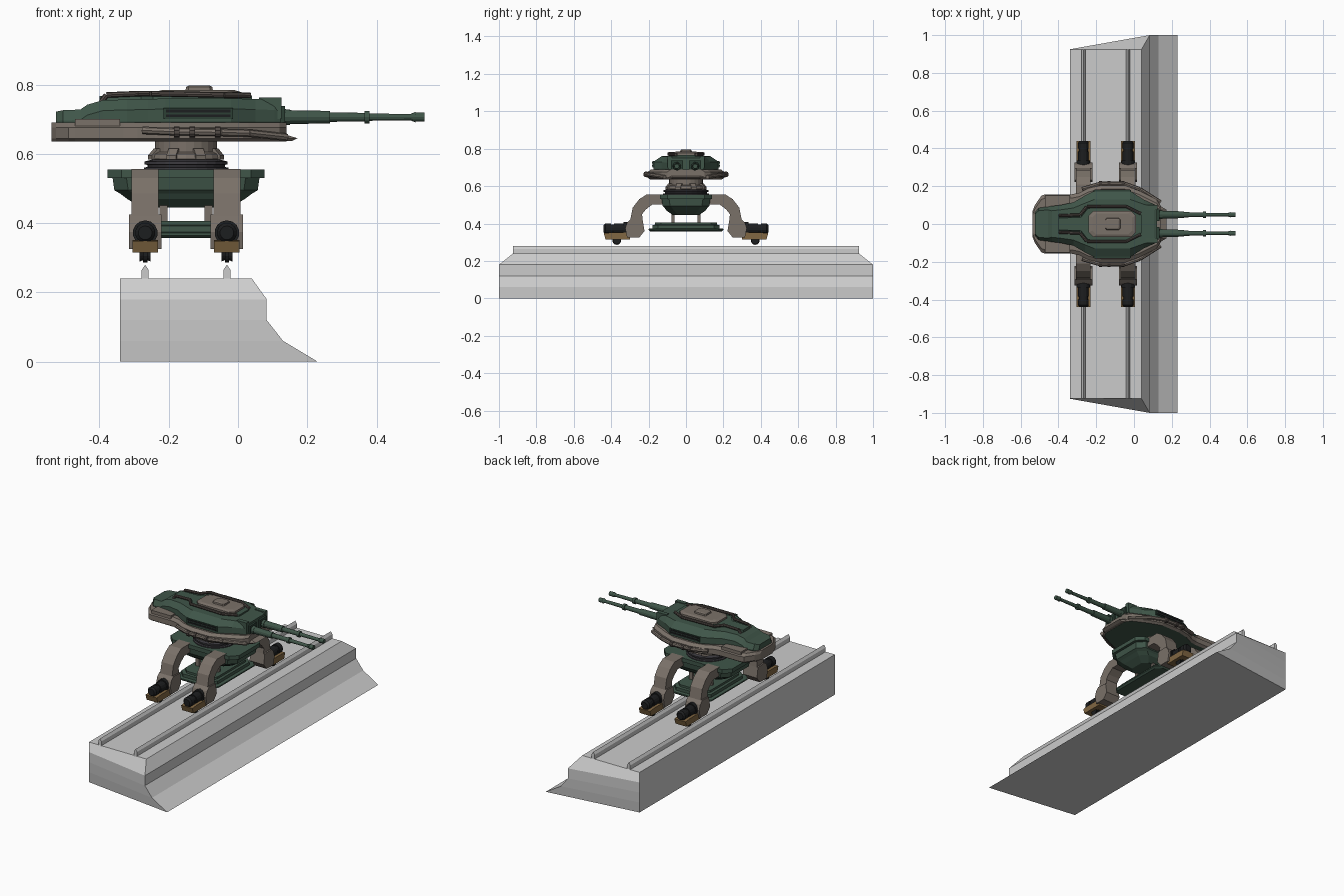
import bpy, bmesh, math
from mathutils import Vector, Matrix

if "Cube" in bpy.data.objects:
    bpy.data.objects.remove(bpy.data.objects["Cube"])


def mat(name, r, g, b):
    m = bpy.data.materials.new(name)
    m.diffuse_color = (r, g, b, 1)
    m.use_nodes = True
    m.node_tree.nodes["Principled BSDF"].inputs["Base Color"].default_value = m.diffuse_color
    return m


GREY = mat("concrete grey", .60, .60, .60)
GREEN = mat("armour green", .050, .092, .066)
DEEP = mat("deep green", .025, .050, .036)
TAUPE = mat("taupe", .195, .165, .140)
BROWN = mat("dark taupe", .085, .070, .062)
TAN = mat("tan", .22, .135, .055)
BLACK = mat("black", .012, .013, .014)
STEEL = mat("dark steel", .045, .043, .050)


def finish(name, bm, *mats):
    bmesh.ops.recalc_face_normals(bm, faces=bm.faces)
    me = bpy.data.meshes.new(name)
    bm.to_mesh(me)
    bm.free()
    ob = bpy.data.objects.new(name, me)
    for m in mats:
        me.materials.append(m)
    bpy.context.collection.objects.link(ob)
    return ob


def loft(name, rings, *mats):
    """Skin a list of equal-length point rings and cap both ends."""
    bm = bmesh.new()
    vs = [[bm.verts.new(p) for p in r] for r in rings]
    n = len(vs[0])
    for a, b in zip(vs, vs[1:]):
        for i in range(n):
            j = (i + 1) % n
            bm.faces.new((a[i], a[j], b[j], b[i]))
    bm.faces.new(vs[0])
    bm.faces.new(vs[-1])
    return finish(name, bm, *mats)


def box(name, x0, x1, y0, y1, z0, z1, m):
    return loft(name, [[(x0, y0, z), (x1, y0, z), (x1, y1, z), (x0, y1, z)] for z in (z0, z1)], m)


def plates(name, cx, levels, m):
    """Stacked chamfered rectangles: (z, half x, half y, chamfer)."""
    rings = []
    for z, hx, hy, c in levels:
        q = [(hx, hy - c), (hx - c, hy), (c - hx, hy), (-hx, hy - c)]
        q += [(-x, -y) for x, y in q]
        rings.append([(cx + x, y, z) for x, y in q])
    return loft(name, rings, m)


def prism_x(name, pts, x0, x1, s, m):
    """Side profile (y, z) swept along x, mirrored by s."""
    return loft(name, [[(x, s * y, z) for y, z in pts] for x in (x0, x1)], m)


def rods(name, segs, m, n=12):
    """Cones between point pairs: (p, q, r0, r1)."""
    bm = bmesh.new()
    for p, q, r0, r1 in segs:
        p, q = Vector(p), Vector(q)
        d = q - p
        M = Matrix.Translation((p + q) / 2) @ d.to_track_quat('Z', 'Y').to_matrix().to_4x4()
        bmesh.ops.create_cone(bm, cap_ends=True, segments=n, radius1=r0, radius2=r1,
                              depth=d.length, matrix=M)
    return finish(name, bm, m)


def lathe(name, cx, prof, m, n=24):
    """Turned part about a vertical axis: (z, radius)."""
    return loft(name, [[(cx + r * math.cos(2 * math.pi * i / n), r * math.sin(2 * math.pi * i / n), z)
                        for i in range(n)] for z, r in prof], m)


def pipe(pts, r):
    return [(a, b, r, r) for a, b in zip(pts, pts[1:])]


def sections(stations, prof):
    """Cross-sections along x, mirrored in y; prof gives right-half (y, z) points."""
    rings = []
    for st in stations:
        h = prof(*st[1:])
        rings.append([(st[0], y, z) for y, z in h] + [(st[0], -y, z) for y, z in reversed(h)])
    return rings


CX = -.15

# wall base with stepped front and angled ends
steps = [(0, .23, 1), (.06, .13, 1), (.12, .083, 1), (.18, .083, 1), (.24, .04, .925)]
loft("wall_base", [[(-.34, -.925, z), (x, -y, z), (x, y, z), (-.34, .925, z)] for z, x, y in steps], GREY)

# rails
for x in (-.268, -.032):
    loft("rail", [[(x - .01, y, .235), (x + .01, y, .235), (x + .01, y, .265), (x, y, .28),
                   (x - .01, y, .265)] for y in (-.925, .925)], GREY)

# carriage hull, lower platform and struts
plates("carriage_hull", CX, [(.445, .13, .07, .03), (.47, .17, .105, .04), (.485, .19, .115, .04),
                             (.495, .207, .125, .04), (.53, .212, .13, .04), (.531, .227, .14, .04),
                             (.555, .227, .14, .04)], GREEN)
plates("lower_platform", CX, [(.357, .13, .19, .03), (.365, .14, .2, .03), (.372, .14, .2, .03),
                              (.374, .12, .18, .03), (.392, .12, .18, .03), (.394, .105, .165, .03),
                              (.406, .105, .165, .03)], GREEN)
for x in (CX - .065, CX + .065):
    for s in (-1, 1):
        box("platform_strut", x - .012, x + .012, s * .07 - .008, s * .07 + .008, .4, .48, TAUPE)

# four legs with trolleys
upper = [(.12, .556), (.21, .556), (.25, .53), (.285, .485), (.298, .42), (.23, .40),
         (.235, .45), (.215, .475), (.18, .502), (.12, .502)]
lower = [(.232, .42), (.295, .425), (.315, .405), (.325, .375), (.315, .325), (.25, .325), (.222, .36)]
for x in (-.268, -.032):
    for s in (-1, 1):
        prism_x("leg_upper", upper, x - .039, x + .039, s, TAUPE)
        prism_x("leg_lower", lower, x - .047, x + .047, s, TAUPE)
        prism_x("trolley", [(.30, .315), (.43, .315), (.44, .348), (.40, .352), (.30, .352)],
                x - .037, x + .037, s, TAN)
        rods("motor", [((x, s * .30, .372), (x, s * .335, .372), .036, .036),
                       ((x, s * .335, .372), (x, s * .385, .372), .029, .029),
                       ((x, s * .385, .372), (x, s * .40, .372), .024, .024),
                       ((x, s * .40, .372), (x, s * .43, .372), .029, .029),
                       ((x, s * .43, .372), (x, s * .44, .372), .029, .02)], BLACK, 14)
        rods("wheel", [((x - .016, s * .37, .31), (x - .006, s * .37, .31), .021, .017),
                       ((x - .006, s * .37, .31), (x + .006, s * .37, .31), .024, .024),
                       ((x + .006, s * .37, .31), (x + .016, s * .37, .31), .017, .021)], BLACK, 14)

# turntable and flared neck
lathe("turntable", CX, [(.55, .122), (.56, .122), (.562, .112), (.568, .112), (.57, .12),
                        (.578, .12), (.583, .10)], STEEL)
lathe("turret_neck", CX, [(.58, .082), (.585, .108), (.60, .104), (.606, .09), (.64, .09)], TAUPE)
for k in range(8):
    a = math.pi * (k + .5) / 4
    c, n = Vector((math.cos(a), math.sin(a), 0)), Vector((-math.sin(a), math.cos(a), 0))
    o = Vector((CX, 0, 0))
    loft("neck_rib", [[o + c * r + n * w + Vector((0, 0, z)) for r, z in
                       ((.08, .583), (.113, .583), (.113, .595), (.095, .615), (.08, .615))]
                      for w in (-.015, .015)], TAUPE)

# turret skirt: taupe rim with green underside
rim = [(-.538, .065), (-.525, .10), (-.49, .15), (-.47, .157), (-.33, .157), (-.29, .165), (-.24, .19),
       (-.17, .205), (-.05, .205), (.03, .175), (.12, .13), (.14, .10)]
skirt = loft("turret_skirt", sections(rim, lambda y: [(y - .015, .635), (y, .645), (y, .676), (y - .02, .69)]),
             TAUPE, GREEN)
for f in skirt.data.polygons:
    if f.normal.z < -.9:
        f.material_index = 1
loft("front_lip", [[(.10, -.12, z), (x, -.075, z), (x, .075, z), (.10, .12, z)]
                   for z, x in ((.637, .155), (.645, .172), (.655, .14))], TAUPE)

# turret hull: (x, half width, top half width, top z)
hull = [(-.525, .06, .05, .722), (-.505, .085, .07, .726), (-.455, .092, .075, .728), (-.435, .095, .07, .742),
        (-.39, .10, .075, .755), (-.32, .115, .085, .757), (-.26, .15, .11, .758), (-.21, .175, .13, .76),
        (-.02, .175, .13, .76), (.05, .13, .105, .758), (.105, .105, .09, .757), (.123, .095, .085, .75)]
loft("turret_hull", sections(hull, lambda w, t, z: [(w * .95, .67), (w, .695), (w, z - .03), (t, z)]), GREEN)
# raised roof deck
loft("roof_deck", sections([(-.40, .035), (-.28, .04), (-.245, .085), (-.03, .085), (.04, .05)],
                           lambda w: [(w, .75), (w - .004, .767)]), GREEN)
plates("roof_hatch", -.115, [(.76, .125, .07, .025), (.778, .125, .07, .025), (.784, .105, .055, .02)], TAUPE)
plates("hatch_cap", -.112, [(.78, .04, .032, .008), (.793, .038, .03, .008), (.797, .03, .024, .006)], TAUPE)

for s in (-1, 1):
    # roof pipe
    rods("roof_pipe", pipe([(-.395, s * .045, .75), (-.38, s * .045, .77), (-.285, s * .048, .774),
                            (-.25, s * .092, .774), (-.04, s * .092, .77), (.035, s * .055, .769)], .008),
         BROWN, 8)
    # side pipe with collars along the skirt
    path = [(-.275, s * .185, .668), (-.18, s * .213, .664), (-.05, s * .213, .662), (.03, s * .185, .66),
            (.14, s * .115, .648)]
    rods("side_pipe", pipe(path, .011), TAUPE, 8)
    rods("pipe_collars", [((x, s * .213, .663), (x + .016, s * .213, .663), .016, .016)
                          for x in (-.185, -.14, -.066)], BROWN, 10)
    # side grille
    y0, y1 = sorted((s * .172, s * .179))
    box("grille_frame", -.215, -.015, y0, y1, .70, .733, DEEP)
    y0, y1 = sorted((s * .175, s * .182))
    for z in (.706, .720):
        box("grille_slot", -.208, -.022, y0, y1, z, z + .008, BLACK)
    # front shoulder blade
    y0, y1 = sorted((s * .075, s * .10))
    box("shoulder_blade", .06, .125, y0, y1, .70, .762, GREEN)
    # gun mount and barrel
    y = s * .049
    box("gun_mount", .09, .135, y - .032, y + .032, .675, .738, DEEP)
    g = [(.12, .15, .024, .022), (.15, .265, .02, .018), (.265, .365, .0135, .0125), (.365, .38, .018, .018),
         (.38, .50, .0105, .009), (.50, .512, .010, .015), (.512, .538, .013, .013)]
    rods("gun_barrel", [((a, y, .706), (b, y, .706), r, q) for a, b, r, q in g], GREEN, 12)

# rear side boxes on the skirt
for s in (-1, 1):
    y0, y1 = sorted((s * .09, s * .15))
    box("rear_stowage", -.47, -.34, y0, y1, .68, .70, TAUPE)
